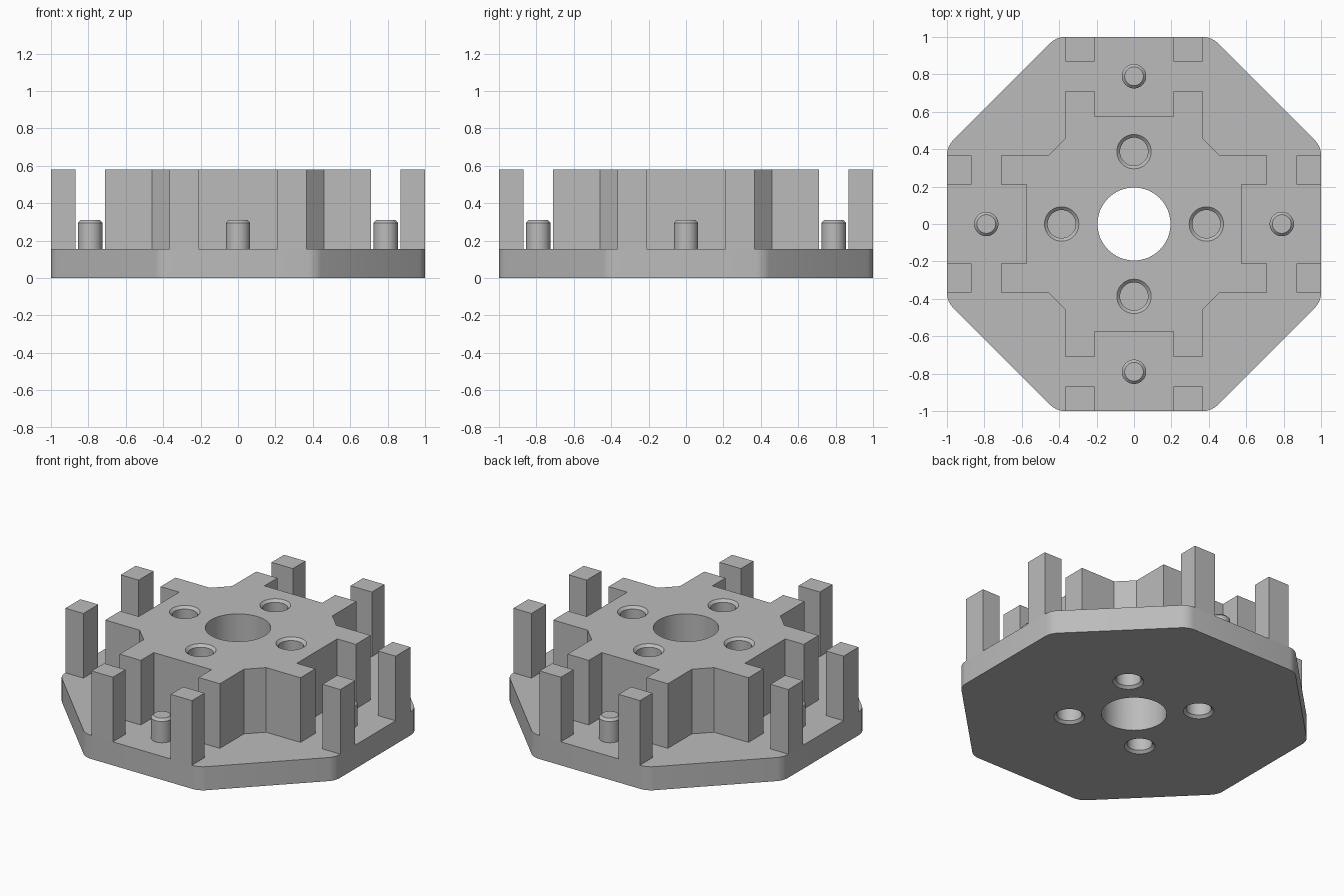
import bpy
import bmesh
import math

cube = bpy.data.objects.get("Cube")
if cube:
    bpy.data.objects.remove(cube, do_unlink=True)

PLATE_TOP, TOP = 0.155, 0.58
IN, OUT = 0.21, 0.365          # sides of the posts and hub tabs
PIN_AT, HOLE_AT = 0.79, 0.387

grey = bpy.data.materials.new("plain_grey")
grey.use_nodes = True
grey.diffuse_color = (0.5, 0.5, 0.5, 1)
grey.node_tree.nodes["Principled BSDF"].inputs["Base Color"].default_value = (0.5, 0.5, 0.5, 1)


def finish(name, bm):
    bmesh.ops.recalc_face_normals(bm, faces=bm.faces[:])
    mesh = bpy.data.meshes.new(name)
    bm.to_mesh(mesh)
    bm.free()
    mesh.materials.append(grey)
    obj = bpy.data.objects.new(name, mesh)
    bpy.context.collection.objects.link(obj)
    return obj


def prism(name, points, z0, z1, rounding=0):
    bm = bmesh.new()
    face = bm.faces.new([bm.verts.new((x, y, z0)) for x, y in points])
    side = bmesh.ops.extrude_face_region(bm, geom=[face])["geom"]
    moved = [g for g in side if isinstance(g, bmesh.types.BMVert)]
    bmesh.ops.translate(bm, verts=moved, vec=(0, 0, z1 - z0))
    if rounding:
        upright = [e for e in bm.edges
                   if abs(e.verts[0].co.z - e.verts[1].co.z) > 0.01]
        bmesh.ops.bevel(bm, geom=upright, offset=rounding, segments=4,
                        profile=0.5, affect='EDGES')
    return finish(name, bm)


def turned(name, profile, x, y, sides=48):
    """Closed solid of revolution from (radius, z) pairs."""
    bm = bmesh.new()
    rings = [[bm.verts.new((x + r * math.cos(i * math.tau / sides),
                            y + r * math.sin(i * math.tau / sides), z))
              for i in range(sides)] for r, z in profile]
    for a, b in zip(rings, rings[1:]):
        for i in range(sides):
            j = (i + 1) % sides
            bm.faces.new((a[i], a[j], b[j], b[i]))
    bm.faces.new(rings[0][::-1])
    bm.faces.new(rings[-1])
    return finish(name, bm)


def turn(points, quarter):
    for _ in range(quarter):
        points = [(-y, x) for x, y in points]
    return points


# Octagonal plate with softened corners
corner = math.tan(math.pi / 8)
octagon = [p for q in range(4) for p in turn([(1, -corner), (1, corner)], q)]
plate = prism("base_plate", octagon, 0, PLATE_TOP, rounding=0.04)

# Raised hub with tabs, notches and chamfered inner corners
quadrant = [(0.575, IN), (0.71, IN), (0.71, OUT), (0.46, OUT),
            (OUT, 0.46), (OUT, 0.71), (IN, 0.71), (IN, 0.575)]
outline = [p for q in range(4) for p in turn(quadrant, q)]
hub = prism("hub", outline, PLATE_TOP, TOP)

# Corner posts and locating pins on each straight side
parts = [plate, hub]
for q in range(4):
    for s, label in ((-1, "a"), (1, "b")):
        post = [(0.87, s * IN), (1, s * IN), (1, s * OUT), (0.87, s * OUT)]
        parts.append(prism(f"post_{q + 1}{label}", turn(post, q), PLATE_TOP, TOP))
    (px, py), = turn([(PIN_AT, 0)], q)
    parts.append(turned(f"locating_pin_{q + 1}",
                        [(0.065, PLATE_TOP), (0.065, 0.295), (0.05, 0.31)], px, py))

# Cutters: centre bore, blind holes in the top, blind holes underneath
cutters = [turned("bore_cutter", [(0.195, -0.1), (0.195, 0.7)], 0, 0, 64)]
for q in range(4):
    (hx, hy), = turn([(HOLE_AT, 0)], q)
    cutters.append(turned(f"top_hole_cutter_{q + 1}",
                          [(0.075, TOP - 0.2), (0.075, TOP - 0.016),
                           (0.092, TOP), (0.092, TOP + 0.05)], hx, hy))
    d = HOLE_AT * math.sqrt(0.5)
    (hx, hy), = turn([(d, d)], q)
    cutters.append(turned(f"under_hole_cutter_{q + 1}",
                          [(0.092, -0.05), (0.092, 0), (0.075, 0.016),
                           (0.075, 0.2)], hx, hy))

for body in (plate, hub):
    bpy.context.view_layer.objects.active = body
    for cutter in cutters:
        if body is plate and cutter.name.startswith("top"):
            continue
        mod = body.modifiers.new("cut", 'BOOLEAN')
        mod.operation, mod.solver, mod.object = 'DIFFERENCE', 'EXACT', cutter
        bpy.ops.object.modifier_apply(modifier=mod.name)
for cutter in cutters:
    bpy.data.objects.remove(cutter, do_unlink=True)

# Smooth the round walls, keep the hard edges
bpy.ops.object.select_all(action='DESELECT')
for obj in parts:
    obj.select_set(True)
bpy.context.view_layer.objects.active = plate
bpy.ops.object.shade_smooth_by_angle(angle=math.radians(30))
